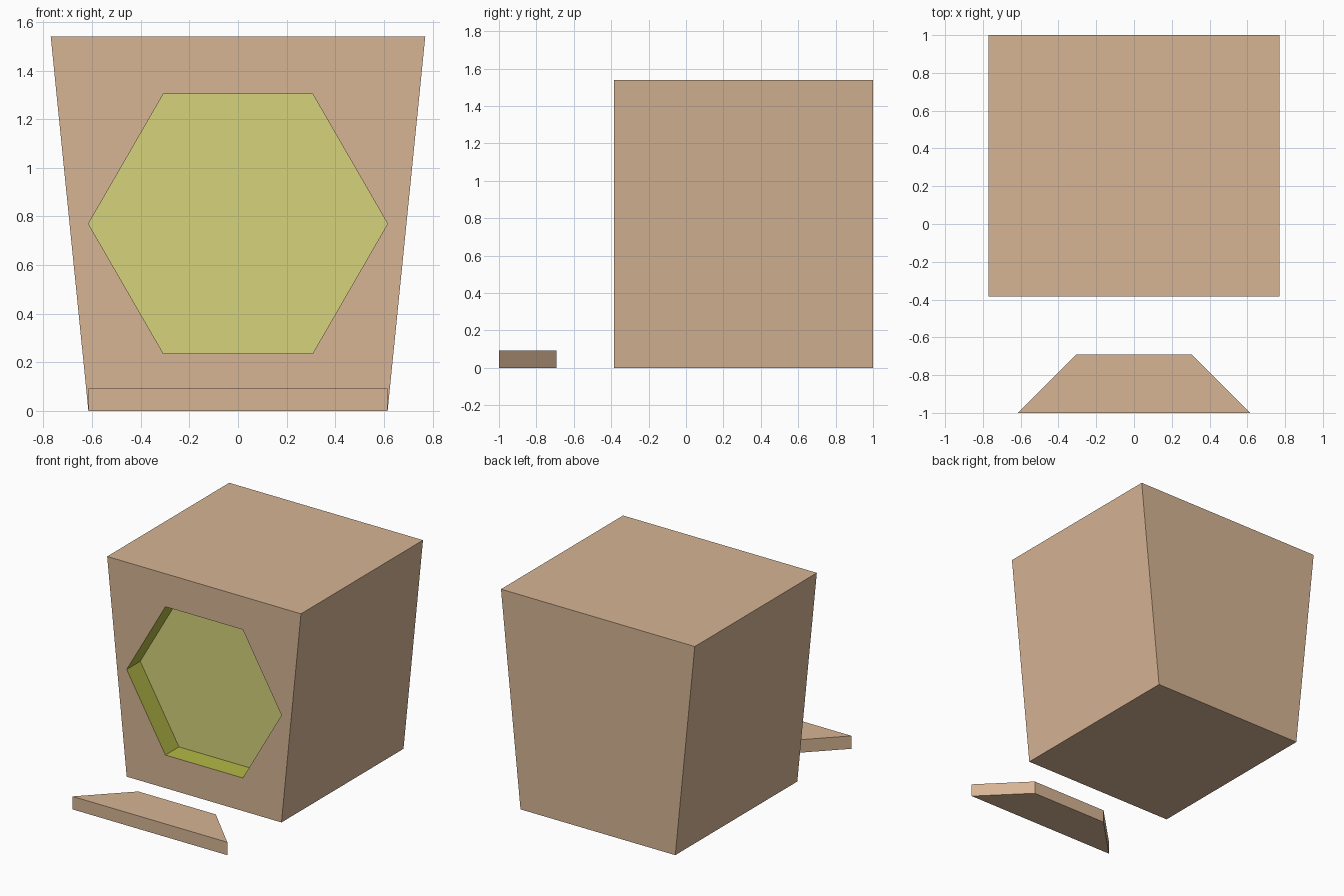
import bpy, bmesh, math

if "Cube" in bpy.data.objects:
    bpy.data.objects.remove(bpy.data.objects["Cube"])


def material(name, rgb):
    m = bpy.data.materials.new(name)
    m.diffuse_color = (*rgb, 1)
    m.use_nodes = True
    m.node_tree.nodes["Principled BSDF"].inputs["Base Color"].default_value = m.diffuse_color
    return m


tan = material("tan", (0.68, 0.46, 0.30))
olive = material("olive_yellow", (0.45, 0.48, 0.06))
pale = material("pale_yellow", (0.67, 0.65, 0.20))


def add_object(name, bm, mats):
    bmesh.ops.recalc_face_normals(bm, faces=bm.faces)
    mesh = bpy.data.meshes.new(name)
    bm.to_mesh(mesh)
    bm.free()
    for m in mats:
        mesh.materials.append(m)
    bpy.context.collection.objects.link(bpy.data.objects.new(name, mesh))


def tube(bm, near, far, mat=0):
    """Side walls between two matching loops, closed at the far end."""
    a = [bm.verts.new(p) for p in near]
    b = [bm.verts.new(p) for p in far]
    n = len(a)
    for i in range(n):
        j = (i + 1) % n
        bm.faces.new((a[i], a[j], b[j], b[i])).material_index = mat
    return a, bm.faces.new(b)


def loop_edges(bm, verts):
    return [bm.edges.get((verts[i - 1], verts[i])) for i in range(len(verts))]


# Body: box tapering towards its base, with a hexagonal recess in the front
FRONT, BACK, DEPTH, HEIGHT = -0.385, 1.0, 0.154, 1.54
profile = [(-0.615, 0), (0.615, 0), (0.77, HEIGHT), (-0.77, HEIGHT)]
hexagon = [(0.615 * math.cos(math.radians(60 * k)),
            HEIGHT / 2 + 0.615 * math.sin(math.radians(60 * k))) for k in range(6)]

bm = bmesh.new()
outer, _ = tube(bm, [(x, FRONT, z) for x, z in profile],
                [(x, BACK, z) for x, z in profile])
inner, panel = tube(bm, [(x, FRONT, z) for x, z in hexagon],
                    [(x, FRONT + DEPTH, z) for x, z in hexagon], mat=1)
panel.material_index = 2
fill = bmesh.ops.triangle_fill(bm, use_beauty=True, normal=(0, -1, 0),
                               edges=loop_edges(bm, outer) + loop_edges(bm, inner))
for f in fill["geom"]:
    if isinstance(f, bmesh.types.BMFace):
        f.material_index = 0
add_object("body", bm, [tan, olive, pale])

# Front step: low slab with a trapezoid outline
outline = [(-0.615, -1), (0.615, -1), (0.308, -0.692), (-0.308, -0.692)]
bm = bmesh.new()
bottom, _ = tube(bm, [(x, y, 0) for x, y in outline],
                 [(x, y, 0.093) for x, y in outline])
bm.faces.new(bottom)
add_object("front_step", bm, [tan])
